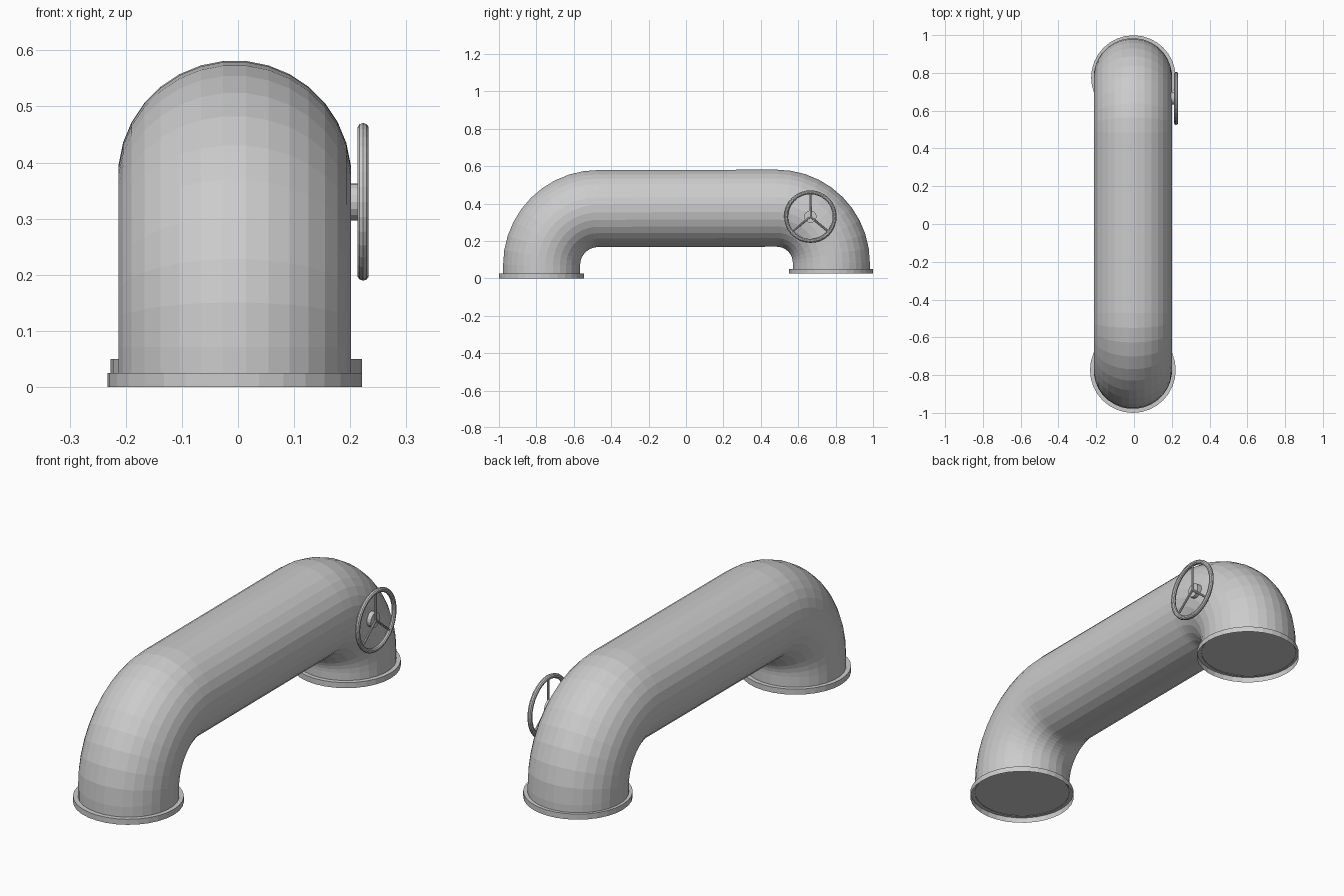
import bpy, bmesh
from math import sin, cos, pi, radians
from mathutils import Vector, Matrix

if "Cube" in bpy.data.objects:
    bpy.data.objects.remove(bpy.data.objects["Cube"])

CX = -0.006      # pipe centre line in x
SIDES = 32


def finish(name, bm):
    bmesh.ops.recalc_face_normals(bm, faces=bm.faces[:])
    mesh = bpy.data.meshes.new(name)
    bm.to_mesh(mesh)
    bm.free()
    obj = bpy.data.objects.new(name, mesh)
    bpy.context.collection.objects.link(obj)
    return obj


def bridge(bm, a, b):
    n = len(a)
    for i in range(n):
        bm.faces.new((a[i], a[(i + 1) % n], b[(i + 1) % n], b[i]))


def rod(name, start, end, radius, sides):
    start, end = Vector(start), Vector(end)
    axis = end - start
    bm = bmesh.new()
    rot = Vector((0, 0, 1)).rotation_difference(axis).to_matrix().to_4x4()
    bmesh.ops.create_cone(bm, cap_ends=True, segments=sides, radius1=radius, radius2=radius,
                          depth=axis.length,
                          matrix=Matrix.Translation((start + end) / 2) @ rot)
    return finish(name, bm)


# Main pipe: circle swept along two elbows and a straight run
def pipe():
    path = [(-0.772, 0.022, 0)]                     # y, z, travel angle from vertical
    r1, r2, steps = 0.302, 0.292, 10
    for i in range(steps + 1):
        a = pi / 2 * i / steps
        path.append((-0.47 - r1 * cos(a), 0.071 + r1 * sin(a), a))
    for i in range(steps + 1):
        a = pi / 2 * i / steps
        path.append((0.485 + r2 * sin(a), 0.083 + r2 * cos(a), pi / 2 + a))
    path.append((0.777, 0.047, pi))
    bm = bmesh.new()
    rings = []
    for y, z, a in path:
        ring = []
        for k in range(SIDES):
            t = 2 * pi * (k + 0.5) / SIDES
            u, v = 0.208 * cos(t), 0.207 * sin(t)
            ring.append(bm.verts.new((CX + u, y - v * cos(a), z + v * sin(a))))
        rings.append(ring)
    for a, b in zip(rings, rings[1:]):
        bridge(bm, a, b)
    return finish("pipe", bm)


# Flange: collar with a closed top and an open underside
def flange(name, x, y, z, radius, height):
    bm = bmesh.new()
    low, top = [[bm.verts.new((x + radius * cos(2 * pi * k / SIDES),
                               y + radius * sin(2 * pi * k / SIDES), h))
                 for k in range(SIDES)] for h in (z, z + height)]
    bridge(bm, low, top)
    bm.faces.new(top)
    return finish(name, bm)


pipe()
flange("front_flange", CX, -0.773, 0.0, 0.227, 0.025)
flange("back_flange", -0.003, 0.775, 0.025, 0.224, 0.025)

# Valve wheel: hub, three spokes and rim
WX, WY, WZ = 0.223, 0.665, 0.33
rod("valve_hub", (0.17, WY, WZ), (0.22, WY, WZ), 0.033, 16)
for i, deg in enumerate((90, 220, 320)):
    a = radians(deg)
    rod(f"wheel_spoke_{i + 1}", (WX, WY, WZ),
        (WX, WY + 0.13 * cos(a), WZ + 0.13 * sin(a)), 0.005, 8)
bpy.ops.mesh.primitive_torus_add(location=(WX, WY, WZ), rotation=(0, pi / 2, 0),
                                 major_radius=0.13, minor_radius=0.0105,
                                 major_segments=32, minor_segments=10)
bpy.context.object.name = "wheel_rim"
